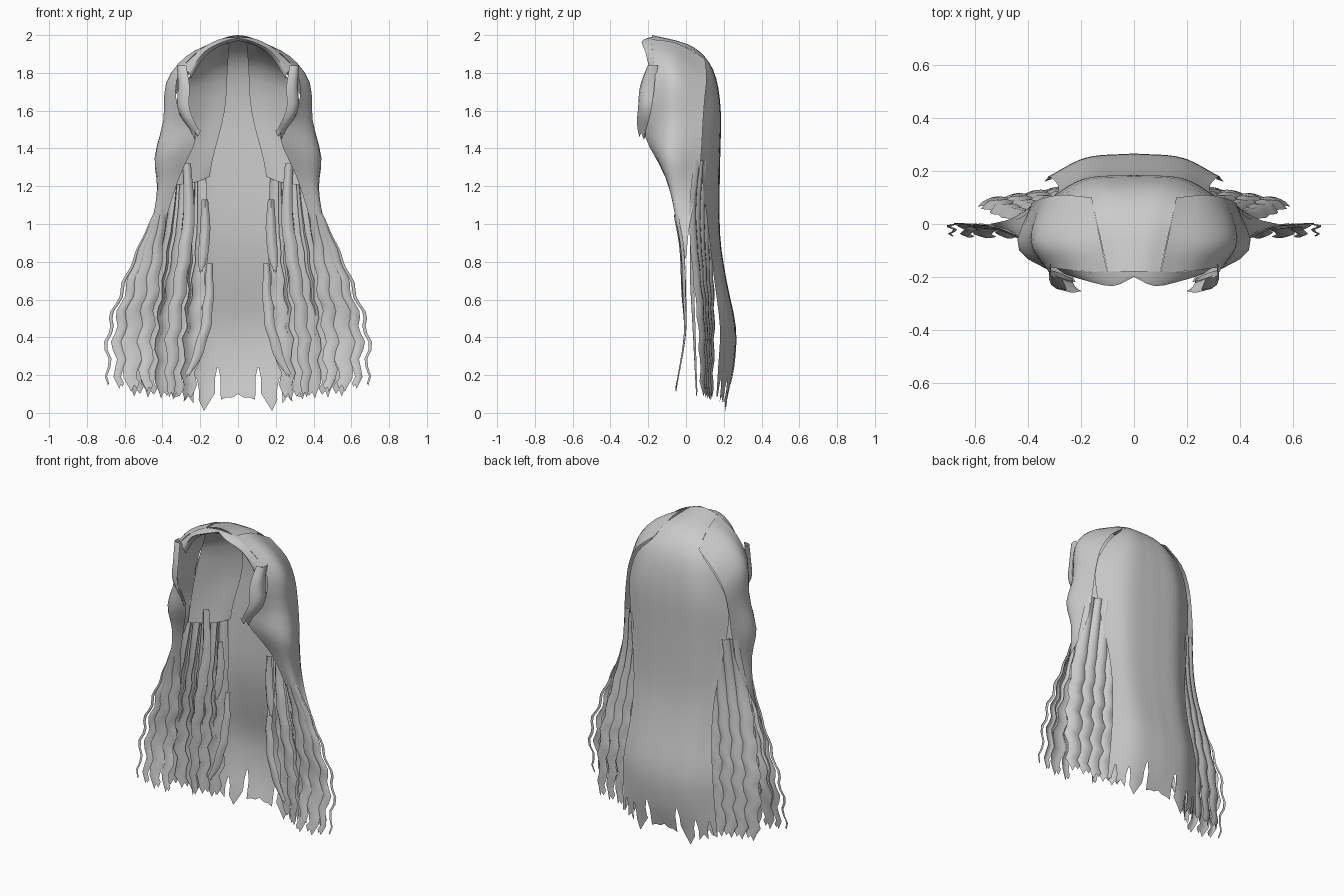
import bpy, bmesh, math
from mathutils import Vector


def curve(pts, n):
    # Catmull-Rom interpolation through control points
    p = [Vector(q) for q in pts]
    p = [p[0] * 2 - p[1]] + p + [p[-1] * 2 - p[-2]]
    out = []
    for i in range(1, len(p) - 2):
        a, b, c, d = p[i - 1:i + 3]
        for k in range(n):
            t = k / n
            out.append(0.5 * (2 * b + (c - a) * t + (2 * a - 5 * b + 4 * c - d) * t * t
                              + (3 * b - a - 3 * c + d) * t ** 3))
    return out + [p[-2]]


def grid_object(name, rows, slits=()):
    # mirrored sheet from rows of points; slits are (column, first row) gaps
    for c, s in slits:
        mid = (rows[s][c] + rows[s][c + 1]) / 2
        rows[s][c], rows[s][c + 1] = mid - Vector((.003, 0, 0)), mid + Vector((.003, 0, 0))
    bm = bmesh.new()
    vs = [[bm.verts.new(p) for p in r] for r in rows]
    for j in range(len(rows) - 1):
        for i in range(len(rows[0]) - 1):
            if any(i == c and j >= s for c, s in slits):
                continue
            bm.faces.new((vs[j][i], vs[j][i + 1], vs[j + 1][i + 1], vs[j + 1][i]))
    bmesh.ops.recalc_face_normals(bm, faces=bm.faces)
    me = bpy.data.meshes.new(name)
    bm.to_mesh(me)
    bm.free()
    ob = bpy.data.objects.new(name, me)
    bpy.context.collection.objects.link(ob)
    m = ob.modifiers.new("mirror", 'MIRROR')
    m.merge_threshold = 0.001
    bpy.context.view_layer.objects.active = ob
    bpy.ops.object.select_all(action='DESELECT')
    ob.select_set(True)
    bpy.ops.object.shade_smooth_by_angle(angle=math.radians(50))
    return ob


def loft(rows, nu, nv):
    # smooth surface through rows of control points
    across = [curve(r, nu) for r in rows]
    cols = [curve(c, nv) for c in zip(*across)]
    return [list(r) for r in zip(*cols)]


def strand(name, path, width, bulge, amp=0.0, phase=0.0, side=(1, 0, 0), n=6, start=0.6, end=0.55):
    # ribbon lock with arched section and a wave growing to the tip
    c = curve(path, n)
    side = Vector(side).normalized()
    out = Vector((-side.y, side.x, 0))
    rows = []
    for k, p in enumerate(c):
        t = k / (len(c) - 1)
        ramp = min(1, max(0, (1.05 - p.z) / 0.6))
        p = p + side * amp * ramp * math.sin(2 * math.pi * p.z / 0.17 + phase)
        w = width * (start + (1 - start) * min(1, t * 2.5))
        if t > 0.8:
            w *= 1 - (1 - end) * (t - 0.8) / 0.2
        b = bulge * (1 if t < 0.6 else 1 - (t - 0.6) * 1.6)
        row = [p + side * w * 0.5 * s + out * b * (1 - s * s) for s in (-1, -0.5, 0, 0.5, 1)]
        if k == len(c) - 1:
            row = [q + Vector((0, 0, dz * width)) for q, dz in zip(row, (0.25, -0.1, 0.12, -0.25, 0.2))]
        rows.append(row)
    return grid_object(name, rows)


# back panel from crown to ragged hem
back = loft([
    [(0, -.18, 2.0), (.05, -.18, 1.993), (.10, -.18, 1.975)],
    [(0, 0, 1.955), (.07, 0, 1.953), (.14, 0, 1.935)],
    [(0, .10, 1.885), (.09, .10, 1.88), (.17, .09, 1.86)],
    [(0, .16, 1.77), (.14, .15, 1.77), (.28, .10, 1.74)],
    [(0, .185, 1.58), (.19, .17, 1.58), (.355, .07, 1.55)],
    [(0, .18, 1.3), (.19, .165, 1.3), (.34, .08, 1.3)],
    [(0, .18, .95), (.17, .17, .95), (.29, .12, .95)],
    [(0, .215, .7), (.17, .205, .7), (.29, .15, .7)],
    [(0, .265, .45), (.18, .25, .45), (.32, .18, .45)],
    [(0, .255, .24), (.18, .24, .24), (.33, .17, .24)],
    [(0, .22, .09), (.18, .21, .07), (.34, .16, .07)]], 6, 3)
hem = (.01, -.005, .0, -.01, .03, -.015, -.06, .0, -.02, .02, -.01, .02, .01)
for p, dz in zip(back[-1], hem):
    p.z += dz
last = len(back)
grid_object("back_panel", back, slits=((3, last - 4), (7, last - 3), (10, last - 3)))

# side shells from crown seam down to the flare
shell = loft([
    [(.10, -.185, 1.978), (.13, -.05, 1.957), (.16, .10, 1.875)],
    [(.24, -.175, 1.89), (.28, -.06, 1.88), (.27, .11, 1.78)],
    [(.325, -.165, 1.76), (.38, -.06, 1.75), (.335, .10, 1.67)],
    [(.31, -.19, 1.58), (.395, -.07, 1.55), (.365, .09, 1.54)],
    [(.22, -.22, 1.47), (.435, -.10, 1.36), (.385, .08, 1.36)],
    [(.31, -.11, 1.25), (.425, -.07, 1.19), (.40, .06, 1.2)],
    [(.38, -.05, 1.03), (.45, -.045, 1.0), (.465, .02, 1.0)],
    [(.43, -.01, .83), (.49, -.025, .82), (.545, .0, .82)]], 4, 3)
grid_object("side_shell", shell)

# inner scalp layer behind the face
inner = loft([
    [(.045, -.10, 1.955), (.09, -.10, 1.95), (.15, -.10, 1.92)],
    [(.055, .09, 1.83), (.15, .07, 1.81), (.27, .03, 1.76)],
    [(.07, .145, 1.6), (.18, .12, 1.58), (.33, .04, 1.55)],
    [(.13, .14, 1.36), (.22, .11, 1.36), (.37, .04, 1.33)],
    [(.15, .14, 1.25), (.23, .10, 1.22), (.385, .04, 1.2)]], 4, 3)
grid_object("inner_layer", inner)

# front layer of wavy locks, spread from inner to outer
a = [(.40, -.05, 1.05), (.43, -.02, .87), (.46, -.01, .65), (.49, .0, .42), (.485, -.05, .13)]
b = [(.445, -.04, 1.05), (.525, -.01, .87), (.615, .0, .65), (.685, .0, .42), (.685, -.045, .15)]
for i, (t, w) in enumerate(((0, .075), (.38, .105), (.7, .06), (1, .018))):
    path = [Vector(p).lerp(Vector(q), t) for p, q in zip(a, b)]
    strand(f"front_wavy_lock_{i}", path, w, -.015 if w > .05 else -.005, .014, i * .3)

# second layer of wavy locks behind
a = [(.20, .13, 1.32), (.20, .12, 1.05), (.215, .12, .75), (.235, .13, .45), (.265, .13, .09)]
b = [(.375, .05, 1.34), (.41, .03, 1.05), (.475, .05, .75), (.53, .08, .45), (.54, .09, .11)]
for i in range(5):
    path = [Vector(p).lerp(Vector(q), i / 4) for p, q in zip(a, b)]
    strand(f"rear_wavy_lock_{i}", path, .095, .024, .014, i * .4, side=(1, -.35, 0), end=.7)

# slim inner strands
strand("inner_strand_upper", [(.175, .07, 1.13), (.175, .07, .95), (.195, .06, .75)], .055, -.02, end=.4)
strand("inner_strand_lower", [(.15, .11, .79), (.155, .10, .6), (.185, .09, .4), (.26, .09, .2)],
       .055, -.015, .004)
strand("inner_strand_outer", [(.27, .06, 1.32), (.26, .05, 1.05), (.29, .04, .8), (.34, .05, .45), (.36, .06, .1)],
       .07, -.02, .012)

# face-framing temple locks and the fringe arch
strand("temple_lock", [(.295, -.175, 1.84), (.285, -.205, 1.73), (.285, -.215, 1.6), (.215, -.23, 1.47)],
       .10, -.03, side=(.6, .8, 0), n=4, start=.7, end=.6)
fringe = loft([
    [(0, -.18, 1.99), (0, -.20, 1.985), (0, -.185, 1.97)],
    [(.09, -.18, 1.98), (.08, -.235, 1.965), (.09, -.19, 1.945)],
    [(.19, -.18, 1.93), (.18, -.215, 1.91), (.18, -.18, 1.88)],
    [(.295, -.165, 1.83), (.26, -.19, 1.80), (.25, -.18, 1.77)]], 3, 3)
grid_object("fringe_arch", fringe)
